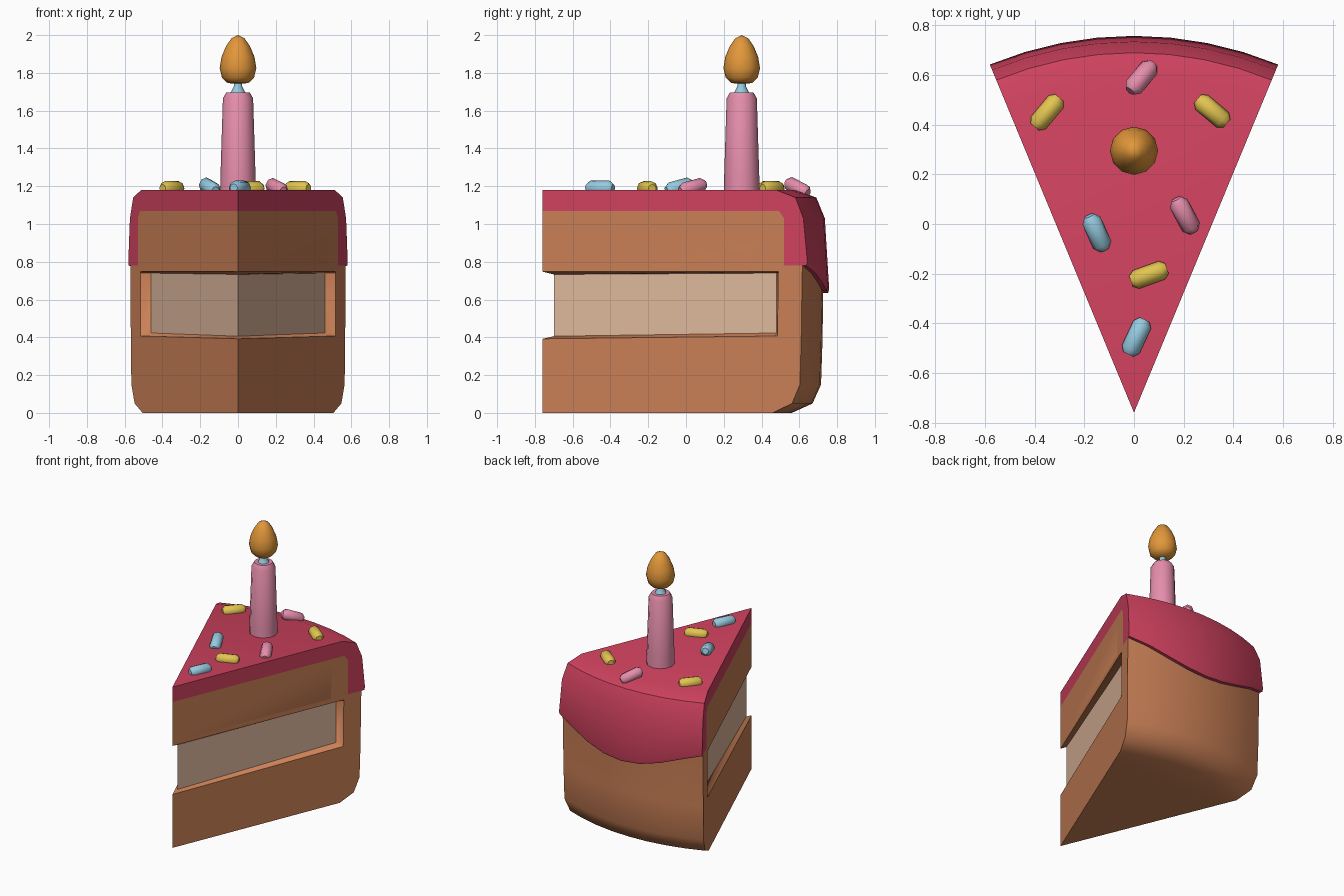
import bpy, bmesh, math
from mathutils import Vector

if "Cube" in bpy.data.objects:
    bpy.data.objects.remove(bpy.data.objects["Cube"])

TIP = -0.76                  # y of the wedge tip
HALF = math.radians(22.5)    # half angle of the slice
SEG = 8                      # arc segments across the back


def material(name, rgb):
    lin = [(c / 255 / 12.92) if c < 11 else ((c / 255 + 0.055) / 1.055) ** 2.4 for c in rgb]
    m = bpy.data.materials.new(name)
    m.diffuse_color = (*lin, 1)
    m.use_nodes = True
    m.node_tree.nodes["Principled BSDF"].inputs["Base Color"].default_value = m.diffuse_color
    return m


SPONGE = material("sponge", (202, 128, 86))
CREAM = material("cream", (222, 184, 156))
ICING = material("icing", (208, 66, 95))
PINK = material("pink", (230, 142, 172))
BLUE = material("light blue", (150, 203, 224))
YELLOW = material("yellow", (226, 197, 80))
ORANGE = material("flame orange", (226, 151, 58))


def finish(bm, name, mats, angle=45):
    bmesh.ops.remove_doubles(bm, verts=bm.verts, dist=1e-5)
    bmesh.ops.recalc_face_normals(bm, faces=bm.faces)
    me = bpy.data.meshes.new(name)
    bm.to_mesh(me)
    bm.free()
    for m in mats:
        me.materials.append(m)
    ob = bpy.data.objects.new(name, me)
    bpy.context.collection.objects.link(ob)
    bpy.ops.object.select_all(action='DESELECT')
    ob.select_set(True)
    bpy.context.view_layer.objects.active = ob
    bpy.ops.object.shade_smooth_by_angle(angle=math.radians(angle))
    return ob


def loft(bm, rings):
    """Bridge closed rings with equal point counts and cap both ends."""
    vs = [[bm.verts.new(p) for p in r] for r in rings]
    n = len(vs[0])
    table = []
    for a, b in zip(vs, vs[1:]):
        table.append([bm.faces.new((a[i], a[(i + 1) % n], b[(i + 1) % n], b[i])) for i in range(n)])
    bm.faces.new(vs[0][::-1])
    bm.faces.new(vs[-1])
    return table


def polar(r, a, z):
    return Vector((r * math.sin(a), TIP + r * math.cos(a), z))


def lathe(name, profile, sides, mat, loc, direction=(0, 0, 1), angle=45):
    bm = bmesh.new()
    loft(bm, [[(r * math.cos(2 * math.pi * i / sides), r * math.sin(2 * math.pi * i / sides), z)
               for i in range(sides)] for r, z in profile])
    ob = finish(bm, name, [mat], angle)
    ob.location = loc
    ob.rotation_mode = 'QUATERNION'
    ob.rotation_quaternion = Vector(direction).to_track_quat('Z', 'Y')
    return ob


# Sponge: stacked wedge outlines (height, radius, recessed?, rise at recess end)
levels = [(0, 1.32, 0, 0), (0.05, 1.43, 0, 0), (0.15, 1.475, 0, 0), (0.392, 1.483, 0, 0.015),
          (0.406, 1.483, 1, 0.017), (0.733, 1.488, 1, 0.007), (0.748, 1.489, 0, 0),
          (0.78, 1.49, 0, 0), (0.78, 1.385, 0, 0), (1.03, 1.385, 0, 0), (1.07, 1.355, 0, 0)]


def outline(z, R, recess, rise):
    k = R / 1.49
    side = []
    for s in (1, -1):
        inner = Vector((s * 0.46, 0.48, z + rise)) if recess else polar(1.335 * k, s * HALF, z + rise)
        side.append([inner, polar(1.353 * k, s * HALF, z + rise)])
    arc = [polar(R, HALF * (1 - 2 * i / SEG), z) for i in range(SEG + 1)]
    return [Vector((0, -0.70 if recess else TIP, z))] + side[0] + arc + side[1][::-1]


bm = bmesh.new()
faces = loft(bm, [outline(*l) for l in levels])
# Cream filling on the recessed cut faces
faces[4][0].material_index = 1
faces[4][-1].material_index = 1
finish(bm, "cake_slice", [SPONGE, CREAM])

# Icing: cross-section swept round the tip, dripping lower in the middle
rings = []
for i in range(SEG + 1):
    t = 2 * i / SEG - 1
    zb = 0.78 - 0.145 * max(0.0, math.cos(math.pi * t / 2)) ** 1.3
    section = [(0, 1.18), (1.34, 1.18), (1.45, 1.14), (1.495, 1.03), (1.518, zb + 0.02), (1.512, zb),
               (1.385, zb), (1.385, 1.03), (1.355, 1.07), (0, 1.07)]
    rings.append([polar(r, HALF * t, z) for r, z in section])
bm = bmesh.new()
loft(bm, rings)
bmesh.ops.dissolve_degenerate(bm, edges=bm.edges, dist=1e-5)
finish(bm, "icing", [ICING])

# Candle, wick and flame
C = (0, 0.295, 0)
lathe("candle", [(0.095, 1.15), (0.093, 1.25), (0.08, 1.665), (0.062, 1.697)], 12, PINK, C)
lathe("wick", [(0.045, 1.685), (0.036, 1.702), (0.022, 1.73), (0.02, 1.77)], 8, BLUE, C)
lathe("flame", [(0.0, 1.742), (0.055, 1.746), (0.085, 1.775), (0.097, 1.825), (0.087, 1.885),
                (0.064, 1.94), (0.035, 1.983), (0.0, 2.0)], 12, ORANGE, C, angle=50)

# Sprinkles: (material, x, y, z, heading, tilt)
sprinkles = [(PINK, 0.03, 0.59, 1.192, 50, -22), (YELLOW, -0.35, 0.45, 1.188, 50, 0),
             (YELLOW, 0.315, 0.455, 1.188, 140, 0), (PINK, 0.205, 0.035, 1.193, 118, 14),
             (BLUE, -0.15, -0.035, 1.195, 114, 14), (YELLOW, 0.06, -0.205, 1.188, 20, 0),
             (BLUE, 0.01, -0.455, 1.191, 65, 0)]
for n, (mat, x, y, z, h, t) in enumerate(sprinkles):
    h, t = math.radians(h), math.radians(t)
    d = (math.cos(h) * math.cos(t), math.sin(h) * math.cos(t), math.sin(t))
    lathe("sprinkle_%d" % (n + 1), [(0.022, -0.077), (0.039, -0.055), (0.039, 0.055), (0.022, 0.077)],
          8, mat, (x, y, z), d, 50)
